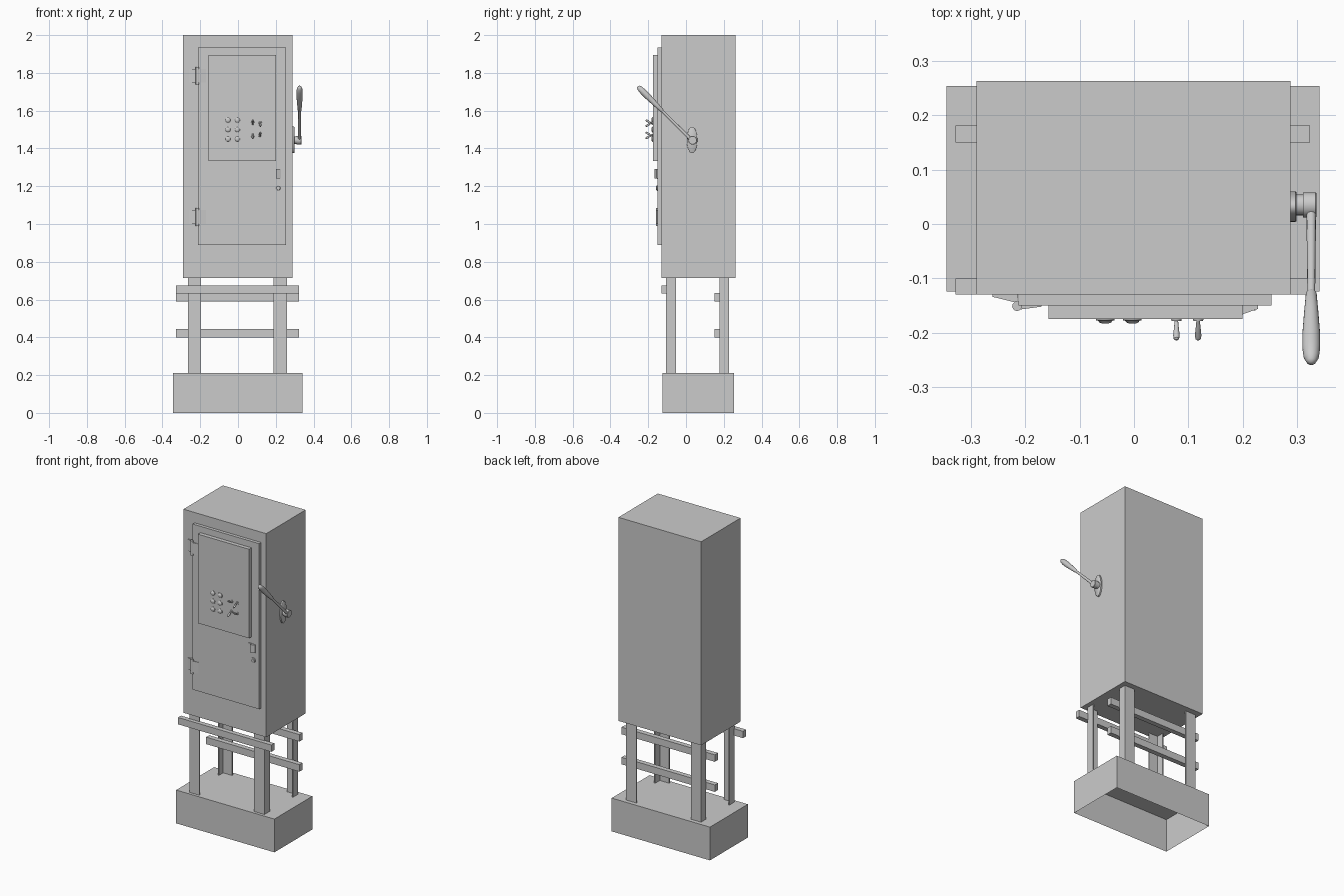
import bpy, bmesh, math
from mathutils import Vector, Matrix

if "Cube" in bpy.data.objects:
    bpy.data.objects.remove(bpy.data.objects["Cube"])


def finish(name, bm, smooth=False):
    bmesh.ops.recalc_face_normals(bm, faces=bm.faces)
    me = bpy.data.meshes.new(name)
    bm.to_mesh(me)
    bm.free()
    ob = bpy.data.objects.new(name, me)
    bpy.context.collection.objects.link(ob)
    if smooth:
        bpy.ops.object.select_all(action='DESELECT')
        ob.select_set(True)
        bpy.context.view_layer.objects.active = ob
        bpy.ops.object.shade_smooth_by_angle(angle=math.radians(35))
    return ob


def box(name, x, y, z):
    bm = bmesh.new()
    bmesh.ops.create_cube(bm, size=1)
    for v in bm.verts:
        for i, r in enumerate((x, y, z)):
            v.co[i] = r[0] if v.co[i] < 0 else r[1]
    return finish(name, bm)


def prism(name, profile, z0, z1):
    """Extrude an xy profile upwards."""
    bm = bmesh.new()
    f = bm.faces.new([bm.verts.new((x, y, z0)) for x, y in profile])
    ext = bmesh.ops.extrude_face_region(bm, geom=[f])
    for v in ext['geom']:
        if isinstance(v, bmesh.types.BMVert):
            v.co.z = z1
    return finish(name, bm)


def turned(name, start, direction, profile, n=16):
    """Revolve (distance, radius) pairs about an axis."""
    bm = bmesh.new()
    rot = Vector(direction).to_track_quat('Z', 'Y').to_matrix()
    rings = []
    for d, r in profile:
        rings.append([bm.verts.new(Vector(start) + rot @ Vector(
            (r * math.cos(k * math.tau / n), r * math.sin(k * math.tau / n), d)))
            for k in range(n)])
    for a, b in zip(rings, rings[1:]):
        for k in range(n):
            bm.faces.new((a[k], a[(k + 1) % n], b[(k + 1) % n], b[k]))
    bm.faces.new(rings[0])
    bm.faces.new(rings[-1])
    return finish(name, bm, True)


# Plinth, open underneath
plinth = box("plinth", (-0.345, 0.341), (-0.124, 0.254), (0, 0.21))
bm = bmesh.new()
bm.from_mesh(plinth.data)
bmesh.ops.delete(bm, geom=[f for f in bm.faces if f.normal.z < -0.9], context='FACES_ONLY')
bm.to_mesh(plinth.data)
bm.free()

# Cabinet, door and raised control panel
box("cabinet", (-0.29, 0.288), (-0.13, 0.263), (0.715, 2.0))
box("door", (-0.212, 0.253), (-0.15, -0.13), (0.89, 1.935))
box("control_panel", (-0.157, 0.2), (-0.175, -0.15), (1.333, 1.895))

# Angle-iron legs: web outwards front/back, flange on the outer side
T = 0.007
for side, xo, xi in (("left", -0.265, -0.196), ("right", 0.259, 0.187)):
    for end, yo, yi in (("front", -0.106, -0.053), ("back", 0.228, 0.178)):
        sx = T if xi > xo else -T
        sy = T if yi > yo else -T
        prism(f"{end}_{side}_leg", [(xo, yo), (xi, yo), (xi, yo + sy),
              (xo + sx, yo + sy), (xo + sx, yi), (xo, yi)], 0.21, 0.715)

# Cross rails
for name, y, z in (("front_rail", (-0.13, -0.1), (0.632, 0.675)),
                   ("back_upper_rail", (0.15, 0.181), (0.59, 0.634)),
                   ("back_lower_rail", (0.15, 0.181), (0.4, 0.444))):
    box(name, (-0.328, 0.324), y, z)

# Hinges: barrel with a leaf on the frame and one on the door
for label, z in (("lower", 1.037), ("upper", 1.785)):
    turned(label + "_hinge_barrel", (-0.215, -0.151, z - 0.047), (0, 0, 1),
           [(0, 0.009), (0.094, 0.009)], 12)
    prism(label + "_hinge_frame_leaf", [(-0.26, -0.13), (-0.26, -0.134),
          (-0.215, -0.145), (-0.213, -0.13)], z - 0.036, z + 0.036)
    prism(label + "_hinge_door_leaf", [(-0.215, -0.149), (-0.215, -0.158),
          (-0.17, -0.152), (-0.17, -0.149)], z - 0.036, z + 0.036)

# Domed indicator lamps
for i, x in enumerate((-0.053, -0.003)):
    for j, z in enumerate((1.55, 1.5, 1.45)):
        turned(f"lamp_{i}_{j}", (x, -0.174, z), (0, -1, 0),
               [(0, 0.017), (0.003, 0.017), (0.004, 0.013), (0.007, 0.011), (0.009, 0.006)])

# Toggle switches, alternately up and down
for i, x in enumerate((0.078, 0.118)):
    for j, z in enumerate((1.534, 1.469)):
        up = 1 if i == j else -1
        turned(f"toggle_collar_{i}_{j}", (x, -0.174, z), (0, -1, 0),
               [(0, 0.01), (0.004, 0.009)], 12)
        turned(f"toggle_lever_{i}_{j}", (x, -0.176, z - 0.006 * up), (0, -1, 0.62 * up),
               [(0, 0.003), (0.012, 0.004), (0.034, 0.006), (0.041, 0.005), (0.044, 0.002)], 12)

# Latch and key lock
box("latch_plate", (0.175, 0.207), (-0.154, -0.149), (1.237, 1.292))
prism("latch_grip", [(0.2, -0.15), (0.2, -0.166), (0.228, -0.156), (0.228, -0.15)], 1.24, 1.29)
turned("key_lock", (0.213, -0.149, 1.19), (0, -1, 0),
       [(0, 0.015), (0.005, 0.015), (0.007, 0.011), (0.01, 0.01)], 20)

# Side switch: oval flange, hub, arm and grip
flange = turned("switch_flange", (0, 0, 0), (1, 0, 0), [(0.285, 1), (0.297, 1), (0.299, 0.95)], 32)
flange.data.transform(Matrix.Translation((0, 0.032, 1.445)) @ Matrix.Diagonal((1, 0.028, 0.07, 1)))
turned("switch_hub", (0.297, 0.035, 1.443), (1, 0, 0),
       [(0, 0.019), (0.014, 0.019), (0.014, 0.023), (0.037, 0.023), (0.039, 0.021)], 24)
d = Vector((0, -0.707, 0.707))
turned("handle_arm", (0.326, 0.03, 1.443), d, [(0, 0.009), (0.24, 0.007)], 12)
turned("handle_grip", Vector((0.326, 0.03, 1.443)) + d * 0.22, d,
       [(0, 0.008), (0.004, 0.01), (0.05, 0.013), (0.11, 0.0165), (0.145, 0.0165),
        (0.168, 0.014), (0.18, 0.009), (0.184, 0.003)], 20)
